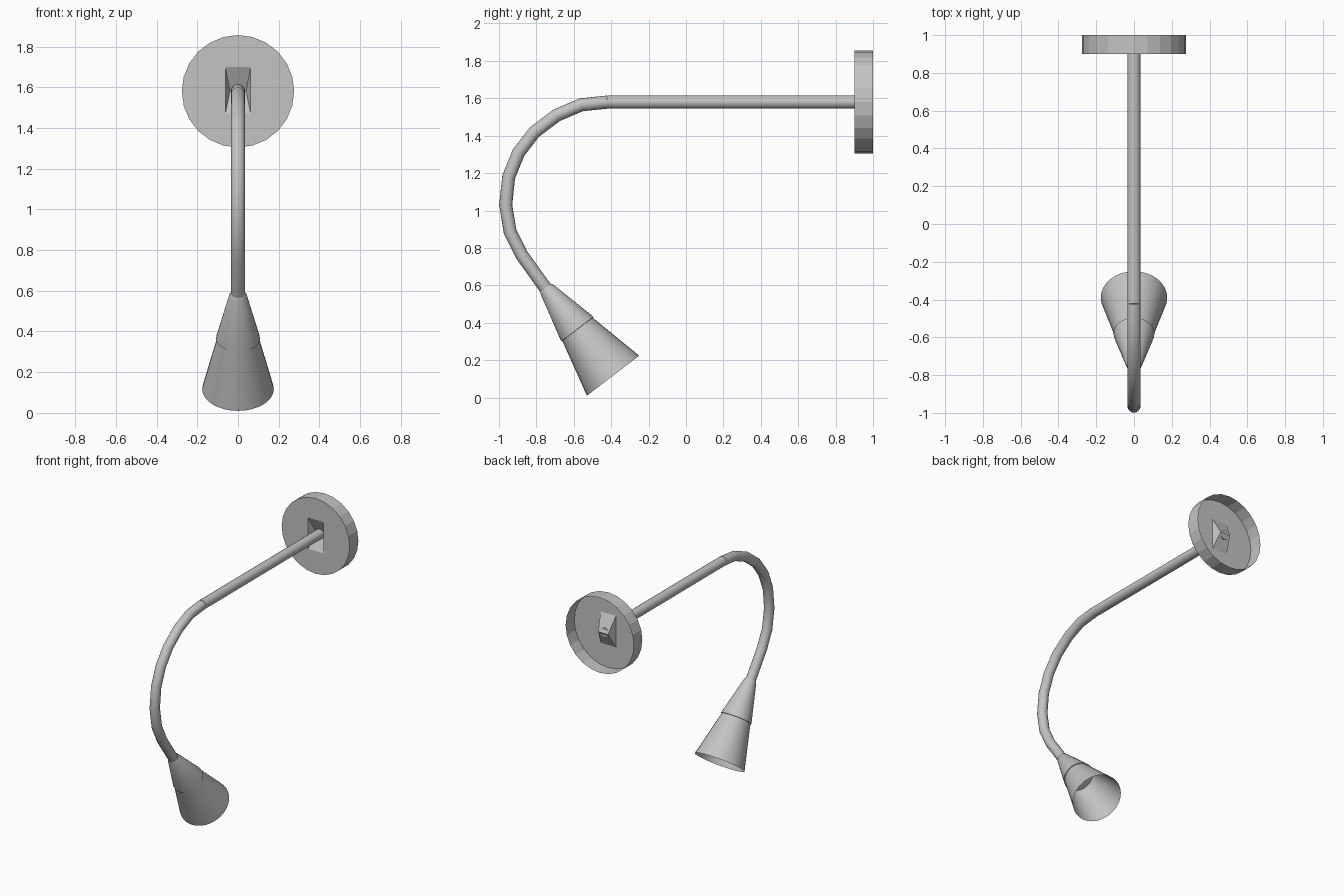
import bpy, bmesh, math
from mathutils import Vector

if "Cube" in bpy.data.objects:
    bpy.data.objects.remove(bpy.data.objects["Cube"], do_unlink=True)

gray = bpy.data.materials.new("satin_gray")
gray.use_nodes = True
gray.diffuse_color = (0.55, 0.55, 0.55, 1)
gray.node_tree.nodes["Principled BSDF"].inputs["Base Color"].default_value = (0.55, 0.55, 0.55, 1)

ARM_Z = 1.58


def finish(name, bm, smooth_angle=None):
    mesh = bpy.data.meshes.new(name)
    bm.to_mesh(mesh)
    bm.free()
    obj = bpy.data.objects.new(name, mesh)
    bpy.context.collection.objects.link(obj)
    mesh.materials.append(gray)
    if smooth_angle:
        bpy.ops.object.select_all(action='DESELECT')
        obj.select_set(True)
        bpy.context.view_layer.objects.active = obj
        bpy.ops.object.shade_smooth_by_angle(angle=math.radians(smooth_angle))
    return obj


def sweep(name, path, radii, sides, caps=(True, True), smooth_angle=40):
    """Round section swept along (y, z) points, one radius per point."""
    bm = bmesh.new()
    points = [Vector((0, y, z)) for y, z in path]
    rings = []
    for i, p in enumerate(points):
        a, b = points[max(i - 1, 0)], points[min(i + 1, len(points) - 1)]
        side = Vector((1, 0, 0))
        up = (b - a).normalized().cross(side)
        angles = [2 * math.pi * k / sides for k in range(sides)]
        rings.append([bm.verts.new(p + radii[i] * (math.cos(t) * side + math.sin(t) * up))
                      for t in angles])
    for r, s in zip(rings, rings[1:]):
        for k in range(sides):
            n = (k + 1) % sides
            bm.faces.new((r[k], r[n], s[n], s[k]))
    if caps[0]:
        bm.faces.new(rings[0])
    if caps[1]:
        bm.faces.new(rings[-1])
    bmesh.ops.recalc_face_normals(bm, faces=bm.faces)
    return finish(name, bm, smooth_angle)


# Wall base: shallow cup open at the back, with a V-shaped pocket in its face
bm = bmesh.new()
SIDES, RADIUS, FRONT, BACK = 24, 0.276, 0.9, 1.0


def loop_edges(verts):
    return [bm.edges.new((v, verts[(i + 1) % len(verts)])) for i, v in enumerate(verts)]


rim = {}
for y in (FRONT, BACK):
    rim[y] = [bm.verts.new((RADIUS * math.cos(2 * math.pi * k / SIDES), y,
                            ARM_Z + RADIUS * math.sin(2 * math.pi * k / SIDES)))
              for k in range(SIDES)]
for k in range(SIDES):
    n = (k + 1) % SIDES
    bm.faces.new((rim[FRONT][k], rim[FRONT][n], rim[BACK][n], rim[BACK][k]))
tl, tr, br, bl = [bm.verts.new((x, FRONT, z)) for x, z in
                  ((-0.062, 1.7), (0.062, 1.7), (0.062, 1.47), (-0.062, 1.47))]
ml, mr = [bm.verts.new((x, FRONT + 0.06, ARM_Z)) for x in (-0.04, 0.04)]
outline = [e for e in bm.edges if all(v in rim[FRONT] for v in e.verts)]
bmesh.ops.triangle_fill(bm, edges=outline + loop_edges([tl, tr, br, bl]), use_beauty=True,
                        normal=(0, -1, 0))
for face in ((tl, tr, mr, ml), (ml, mr, br, bl), (tl, ml, bl), (tr, br, mr)):
    bm.faces.new(face)
bmesh.ops.recalc_face_normals(bm, faces=bm.faces)
finish("wall_base", bm)

# Straight arm and bent gooseneck
sweep("straight_arm", [(0.95, ARM_Z), (-0.42, ARM_Z)], [0.035] * 2, 16)
bend = [(-0.42, 1.58), (-0.56, 1.565), (-0.69, 1.51), (-0.81, 1.42), (-0.895, 1.31),
        (-0.948, 1.18), (-0.964, 1.03), (-0.94, 0.885), (-0.88, 0.765), (-0.74, 0.57)]
sweep("gooseneck", bend, [0.035] * len(bend), 16)

# Lamp head: points measured along its tilted axis
TOP, AXIS = Vector((-0.75, 0.587)), Vector((0.608, -0.794))


def along(*distances):
    return [tuple(TOP + AXIS * d) for d in distances]


sweep("lamp_socket", along(0, 0.012, 0.265, 0.278, 0.28),
      [0.036, 0.043, 0.105, 0.108, 0.1], 32)
sweep("lamp_shade", along(0.27, 0.592), [0.1, 0.176], 32, caps=(True, False))
